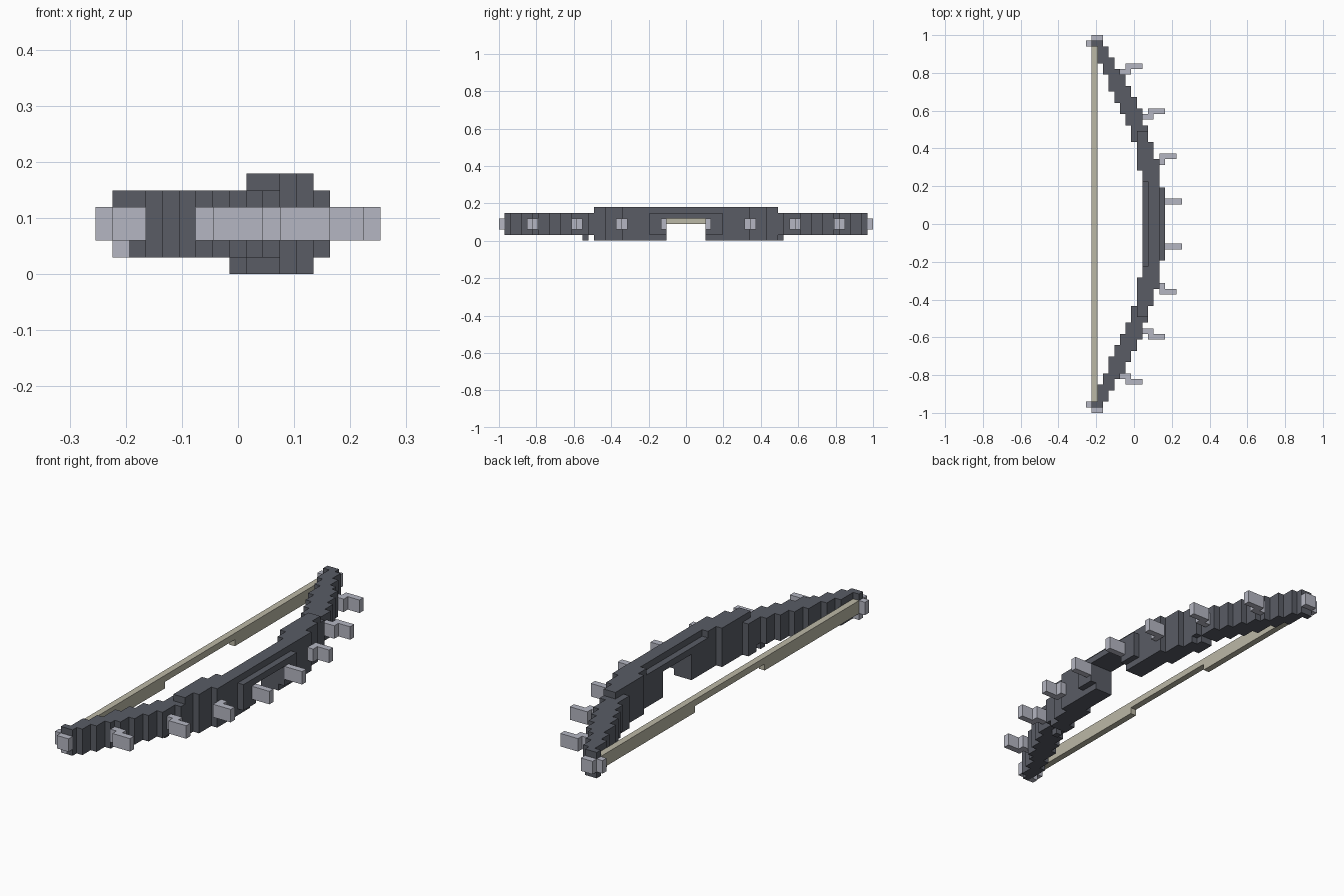
import bpy
import bmesh
from mathutils import Vector

cube = bpy.data.objects.get("Cube")
if cube:
    bpy.data.objects.remove(cube, do_unlink=True)

U = 2 / 67  # size of one block


def material(name, rgb):
    m = bpy.data.materials.new(name)
    m.use_nodes = True
    m.diffuse_color = (*rgb, 1)
    m.node_tree.nodes["Principled BSDF"].inputs["Base Color"].default_value = (*rgb, 1)
    return m


DARK = material("dark_slate", (0.10, 0.107, 0.13))
PALE = material("pale_steel", (0.46, 0.47, 0.54))
CORD = material("cord_beige", (0.50, 0.48, 0.38))


def block(xs, ys, zs):
    """Cells of a box, given inclusive ranges."""
    return {(x, y, z) for x in range(xs[0], xs[1] + 1)
            for y in range(ys[0], ys[1] + 1) for z in range(zs[0], zs[1] + 1)}


def build(name, cells, mat):
    """Skin a set of cells with their exposed faces only."""
    bm = bmesh.new()
    for c in cells:
        centre = Vector((c[0], c[1], c[2] + 0.5))
        for axis in range(3):
            for sign in (-1, 1):
                near = list(c)
                near[axis] += sign
                if tuple(near) in cells:
                    continue
                n, a, b = Vector(), Vector(), Vector()
                n[axis] = sign / 2
                a[(axis + 1) % 3] = 0.5
                b[(axis + 2) % 3] = sign / 2
                bm.faces.new([bm.verts.new((centre + n + d) * U)
                              for d in (-a - b, a - b, a + b, b - a)])
    bmesh.ops.remove_doubles(bm, verts=bm.verts, dist=U / 100)
    bmesh.ops.dissolve_limit(bm, angle_limit=0.01, verts=bm.verts, edges=bm.edges)
    mesh = bpy.data.meshes.new(name)
    bm.to_mesh(mesh)
    bm.free()
    mesh.materials.append(mat)
    obj = bpy.data.objects.new(name, mesh)
    bpy.context.collection.objects.link(obj)


# Stepped curve of the stave: rows where the outer edge ends and the inner edge begins
OUTER_ENDS = [6, 11, 14, 17, 20, 22, 24, 26, 27, 29, 31, 32]
INNER_STARTS = [10, 15, 18, 20, 22, 24, 27, 29, 32]


def stave_span(row):
    outer = 5 - sum(row > end for end in OUTER_ENDS)
    inner = 2 - sum(row >= start for start in INNER_STARTS)
    return inner, outer


# Stave with raised top and bottom ridges and an open grip window
stave = set()
for y in range(-32, 33):
    row = abs(y)
    inner, outer = stave_span(row)
    stave |= block((inner, outer), (y, y), (4 if row <= 3 else 1, 4))
    if row <= 16:
        ridge = (inner + (row <= 7), min(outer, 4))
        ridge = (max(ridge[0], 1), ridge[1])
        stave |= block(ridge, (y, y), (5, 5))
        if row > 3:
            stave |= block((inner, ridge[1]), (y, y), (0, 0))
stave |= block((0, 1), (17, 17), (0, 0)) | block((0, 0), (-18, -18), (0, 0))
corner = (-7, -32, 1)
stave.discard(corner)
build("bow_stave", stave, DARK)

# Bowstring, thinner in the middle
string = block((-7, -7), (-31, 31), (2, 3)) - block((-7, -7), (-8, 8), (2, 2))
build("bowstring", string, CORD)

# Spikes along the outer edge and caps on both tips
for side, label in ((1, "back"), (-1, "front")):
    for i, (y, x) in enumerate(((4, 6), (12, 5), (20, 3), (28, -1))):
        spike = block((x, x + 2), (side * y, side * y), (2, 3))
        if i:
            foot = side * (y - 1)
            spike |= block((x - (i > 1), x), (foot, foot), (2, 3))
        build(f"{label}_spike_{i + 1}", spike - stave, PALE)
    cap = block((-7, -6), (side * 33, side * 33), (2, 3))
    cap |= block((-8, -8), (side * 32, side * 32), (2, 3))
    if side < 0:
        cap.add(corner)
    build(f"{label}_tip_cap", cap, PALE)
